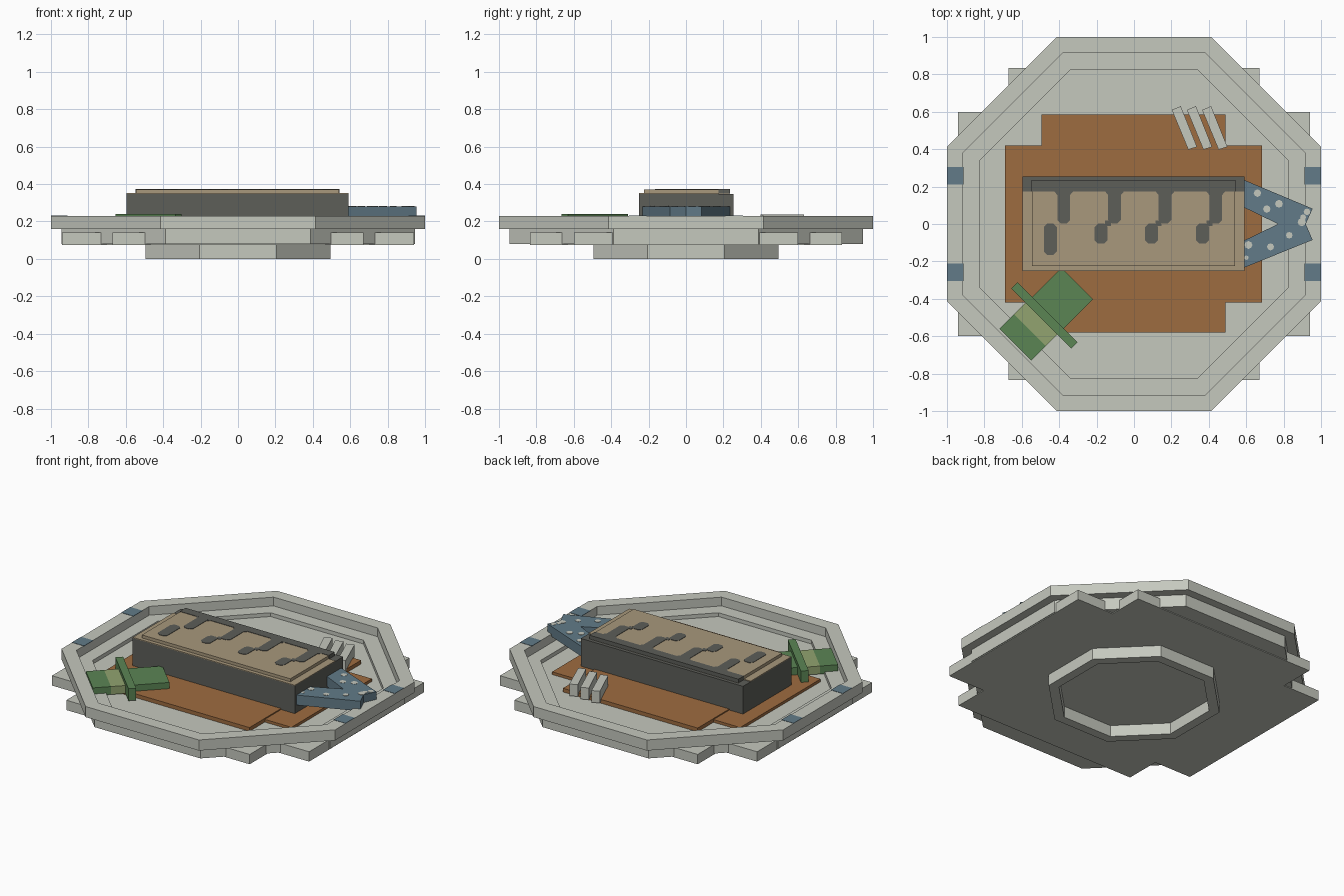
import bpy, bmesh, math

if "Cube" in bpy.data.objects:
    bpy.data.objects.remove(bpy.data.objects["Cube"])


def material(name, r, g, b):
    m = bpy.data.materials.new(name)
    lin = [((c / 255 + 0.055) / 1.055) ** 2.4 for c in (r, g, b)]
    m.diffuse_color = (*lin, 1)
    m.use_nodes = True
    m.node_tree.nodes["Principled BSDF"].inputs["Base Color"].default_value = m.diffuse_color
    return m


GREY = material("pale grey", 197, 200, 190)
BROWN = material("brown", 158, 108, 64)
TAN = material("tan", 168, 152, 124)
DARK = material("charcoal", 93, 94, 89)
BLUE = material("slate blue", 98, 123, 136)
GREEN = material("leaf green", 91, 133, 84)
LIME = material("pale green", 146, 164, 112)


def prism(name, pts, z0, z1, mat):
    """Extrude a plan outline from z0 to z1."""
    bm = bmesh.new()
    low = [bm.verts.new((x, y, z0)) for x, y in pts]
    high = [bm.verts.new((x, y, z1)) for x, y in pts]
    bm.faces.new(low[::-1])
    bm.faces.new(high)
    n = len(pts)
    for i in range(n):
        j = (i + 1) % n
        bm.faces.new((low[i], low[j], high[j], high[i]))
    bmesh.ops.recalc_face_normals(bm, faces=bm.faces)
    return finish(name, bm, mat)


def finish(name, bm, mat):
    me = bpy.data.meshes.new(name)
    bm.to_mesh(me)
    bm.free()
    me.materials.append(mat)
    ob = bpy.data.objects.new(name, me)
    bpy.context.collection.objects.link(ob)
    return ob


def rect(x0, x1, y0, y1):
    return [(x0, y0), (x1, y0), (x1, y1), (x0, y1)]


def octagon(r, c):
    return [(c, -r), (r, -c), (r, c), (c, r), (-c, r), (-r, c), (-r, -c), (-c, -r)]


def cross(ax, ay, bx, by):
    """Outline of two overlapping centred rectangles."""
    return [(bx, -by), (bx, -ay), (ax, -ay), (ax, ay), (bx, ay), (bx, by),
            (-bx, by), (-bx, ay), (-ax, ay), (-ax, -ay), (-bx, -ay), (-bx, -by)]


def ring(name, outer, inner, z0, z1, mat):
    """Octagonal band with a rectangular section."""
    bm = bmesh.new()
    loops = [[bm.verts.new((x, y, z)) for x, y in pts]
             for pts, z in ((outer, z0), (outer, z1), (inner, z1), (inner, z0))]
    for k in range(4):
        a, b = loops[k], loops[(k + 1) % 4]
        for i in range(8):
            j = (i + 1) % 8
            bm.faces.new((a[i], a[j], b[j], b[i]))
    bmesh.ops.recalc_face_normals(bm, faces=bm.faces)
    return finish(name, bm, mat)


# Plate: foot, crossed base, bowl floor, ledge and rim
ring("foot_ring", octagon(0.495, 0.205), octagon(0.435, 0.18), 0, 0.08, GREY)
prism("crossed_base", cross(0.94, 0.6, 0.67, 0.835), 0.075, 0.14, GREY)
prism("bowl_floor", octagon(0.945, 0.387), 0.08, 0.147, GREY)
ring("ledge", octagon(0.945, 0.387), octagon(0.825, 0.34), 0.14, 0.172, GREY)
ring("rim", octagon(1, 0.414), octagon(0.915, 0.38), 0.16, 0.23, GREY)
for sx in (-1, 1):
    for sy in (-1, 1):
        xs = sorted((sx * 0.912, sx * 1.0))
        ys = sorted((sy * 0.21, sy * 0.305))
        prism("rim_patch", rect(*xs, *ys), 0.228, 0.232, BLUE)

# Brown mat in two layers
prism("mat_wide", rect(-0.69, 0.685, -0.42, 0.42), 0.14, 0.165, BROWN)
prism("mat_deep", rect(-0.495, 0.49, -0.58, 0.585), 0.14, 0.172, BROWN)

# Wrapped block with a raised tan topping
prism("block", rect(-0.595, 0.59, -0.25, 0.255), 0.165, 0.348, DARK)
prism("block_cover", rect(-0.595, 0.59, -0.25, 0.175), 0.347, 0.352, TAN)
prism("topping", rect(-0.545, 0.54, -0.225, 0.232), 0.347, 0.372, TAN)
prism("topping_band", rect(-0.547, 0.542, 0.175, 0.234), 0.35, 0.3745, DARK)


def soft(x0, x1, y0, y1, c=0.018):
    return [(x0 + c, y0), (x1 - c, y0), (x1, y0 + c), (x1, y1 - c),
            (x1 - c, y1), (x0 + c, y1), (x0, y1 - c), (x0, y0 + c)]


# Dark drips: an upper run from the band and an offset lower run
for x, low in ((-0.41, -0.165), (-0.138, -0.105), (0.132, -0.105), (0.403, -0.105)):
    prism("drip_upper", soft(x, x + 0.068, 0.003, 0.2), 0.37, 0.3745, DARK)
    prism("drip_lower", soft(x - 0.072, x - 0.003, low, 0.003), 0.37, 0.3745, DARK)
    if low > -0.15:
        prism("drip_joint", rect(x - 0.016, x + 0.016, -0.012, 0.02), 0.37, 0.374, DARK)
    prism("drip_flare", [(x - 0.02, 0.178), (x, 0.155), (x + 0.068, 0.155),
                         (x + 0.088, 0.178)], 0.37, 0.3742, DARK)

# Forked tail with pale spots
prism("tail", [(0.585, -0.235), (0.955, -0.085), (0.918, 0), (0.955, 0.082),
               (0.585, 0.237), (0.585, 0.09), (0.77, 0), (0.585, -0.09)],
      0.215, 0.281, BLUE)
for x, y, r in ((0.66, 0.165, 0.02), (0.71, 0.08, 0.02), (0.775, 0.108, 0.021),
                (0.925, 0.065, 0.018), (0.897, 0.01, 0.022), (0.83, -0.06, 0.018),
                (0.73, -0.122, 0.019), (0.612, -0.112, 0.021), (0.601, -0.18, 0.012),
                (0.904, 0.036, 0.016)):
    spot = [(x + r * math.cos(a * math.pi / 4), y + r * math.sin(a * math.pi / 4))
            for a in range(8)]
    prism("tail_spot", spot, 0.279, 0.283, GREY)


# Diagonal green garnish, laid out along s and across t
def diagonal(s0, s1, t0, t1):
    k = math.sqrt(0.5)
    return [((t - s) * k, (-t - s) * k) for s, t in ((s0, t0), (s0, t1), (s1, t1), (s1, t0))]


prism("garnish_head", diagonal(0.44, 0.67, -0.108, 0.13), 0.16, 0.213, GREEN)
prism("garnish_band", diagonal(0.67, 0.795, -0.112, 0.127), 0.16, 0.213, LIME)
prism("garnish_end", diagonal(0.795, 0.905, -0.112, 0.127), 0.16, 0.213, GREEN)
prism("garnish_bar", diagonal(0.66, 0.707, -0.22, 0.233), 0.16, 0.24, GREEN)

# Three slanted pale slices
for i in range(3):
    d = 0.081 * i
    prism("slice", [(0.202 + d, 0.61), (0.29 + d, 0.398), (0.337 + d, 0.412),
                    (0.25 + d, 0.63)], 0.16, 0.238, GREY)
